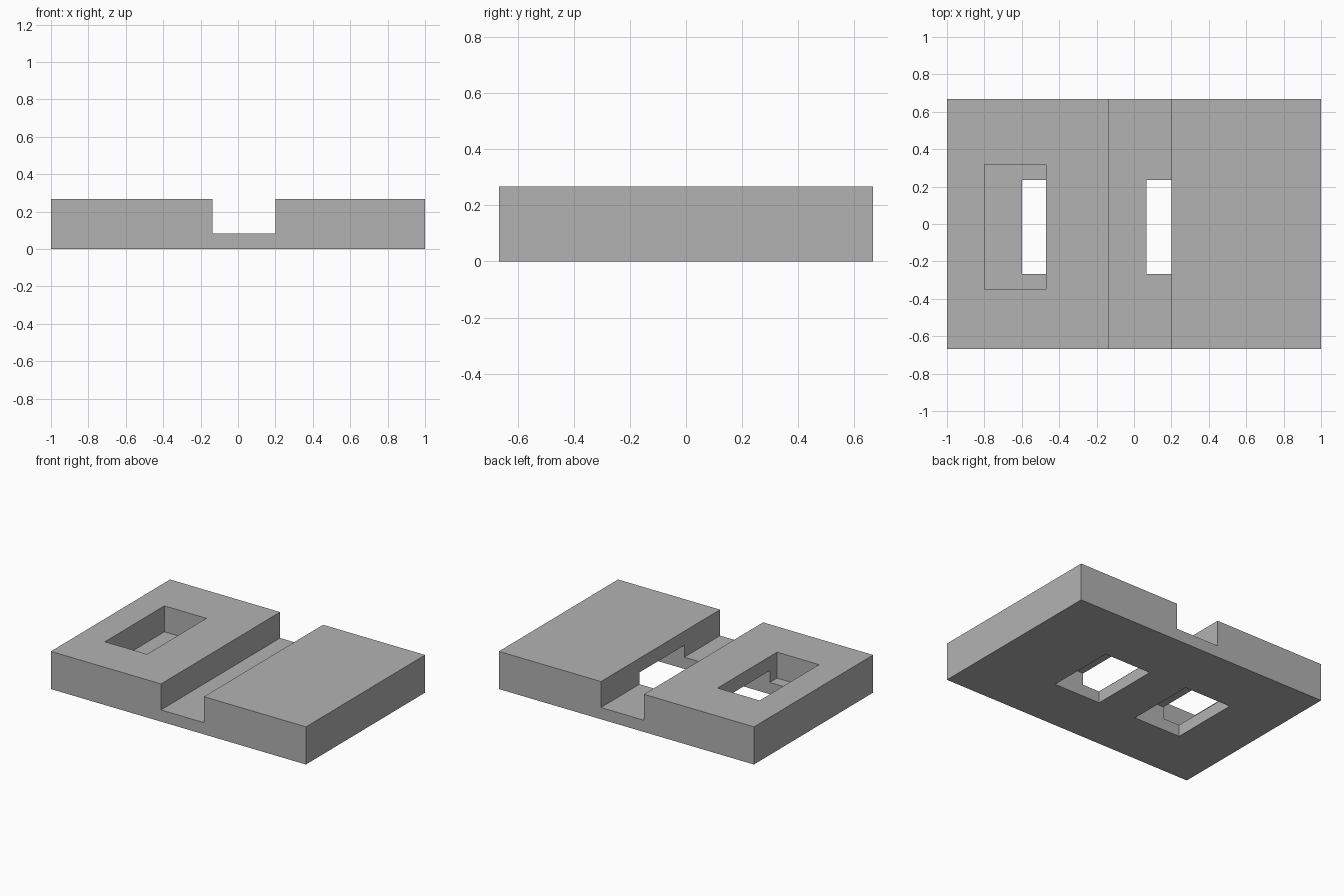
import bpy
import bmesh
from mathutils import Vector

default = bpy.data.objects.get("Cube")
if default:
    bpy.data.objects.remove(default, do_unlink=True)

# Material
grey = bpy.data.materials.new("plain grey")
grey.use_nodes = True
colour = (0.448, 0.448, 0.448, 1.0)
grey.diffuse_color = colour
grey.node_tree.nodes["Principled BSDF"].inputs["Base Color"].default_value = colour

DEPTH = 0.667    # half depth of the block
HEIGHT = 0.267
FLOOR = 0.083    # floor of the channel and of the top pocket
CEILING = 0.167  # ceiling of the pockets cut from below


def extrude_profile(name, points, y0, y1):
    """Solid made from an x-z outline drawn out along y."""
    bm = bmesh.new()
    face = bm.faces.new([bm.verts.new((x, y0, z)) for x, z in points])
    result = bmesh.ops.extrude_face_region(bm, geom=[face])
    moved = [v for v in result["geom"] if isinstance(v, bmesh.types.BMVert)]
    bmesh.ops.translate(bm, verts=moved, vec=Vector((0, y1 - y0, 0)))
    bmesh.ops.recalc_face_normals(bm, faces=bm.faces)
    mesh = bpy.data.meshes.new(name)
    bm.to_mesh(mesh)
    bm.free()
    mesh.materials.append(grey)
    obj = bpy.data.objects.new(name, mesh)
    bpy.context.collection.objects.link(obj)
    return obj


def cut_box(target, name, x, y, z):
    """Subtract a box given by its ranges, then drop the cutter."""
    outline = [(x[0], z[0]), (x[1], z[0]), (x[1], z[1]), (x[0], z[1])]
    cutter = extrude_profile(name, outline, *y)
    cutter.hide_render = True
    mod = target.modifiers.new(name, "BOOLEAN")
    mod.operation = "DIFFERENCE"
    mod.solver = "EXACT"
    mod.object = cutter
    bpy.context.view_layer.objects.active = target
    bpy.ops.object.modifier_apply(modifier=name)
    bpy.data.objects.remove(cutter, do_unlink=True)


# Block with a channel running front to back
block = extrude_profile("channelled_block", [
    (-1, 0), (1, 0), (1, HEIGHT), (0.2, HEIGHT),
    (0.2, FLOOR), (-0.137, FLOOR), (-0.137, HEIGHT), (-1, HEIGHT),
], -DEPTH, DEPTH)

# Pocket sunk from the top
cut_box(block, "top_pocket", (-0.8, -0.47), (-0.348, 0.318), (FLOOR, 0.5))

# Slots sunk from below, opening into the pocket and the channel
for name, x in (("pocket_slot", (-0.6, -0.233)), ("channel_slot", (0.067, 0.433))):
    cut_box(block, name, x, (-0.267, 0.235), (-0.2, CEILING))
